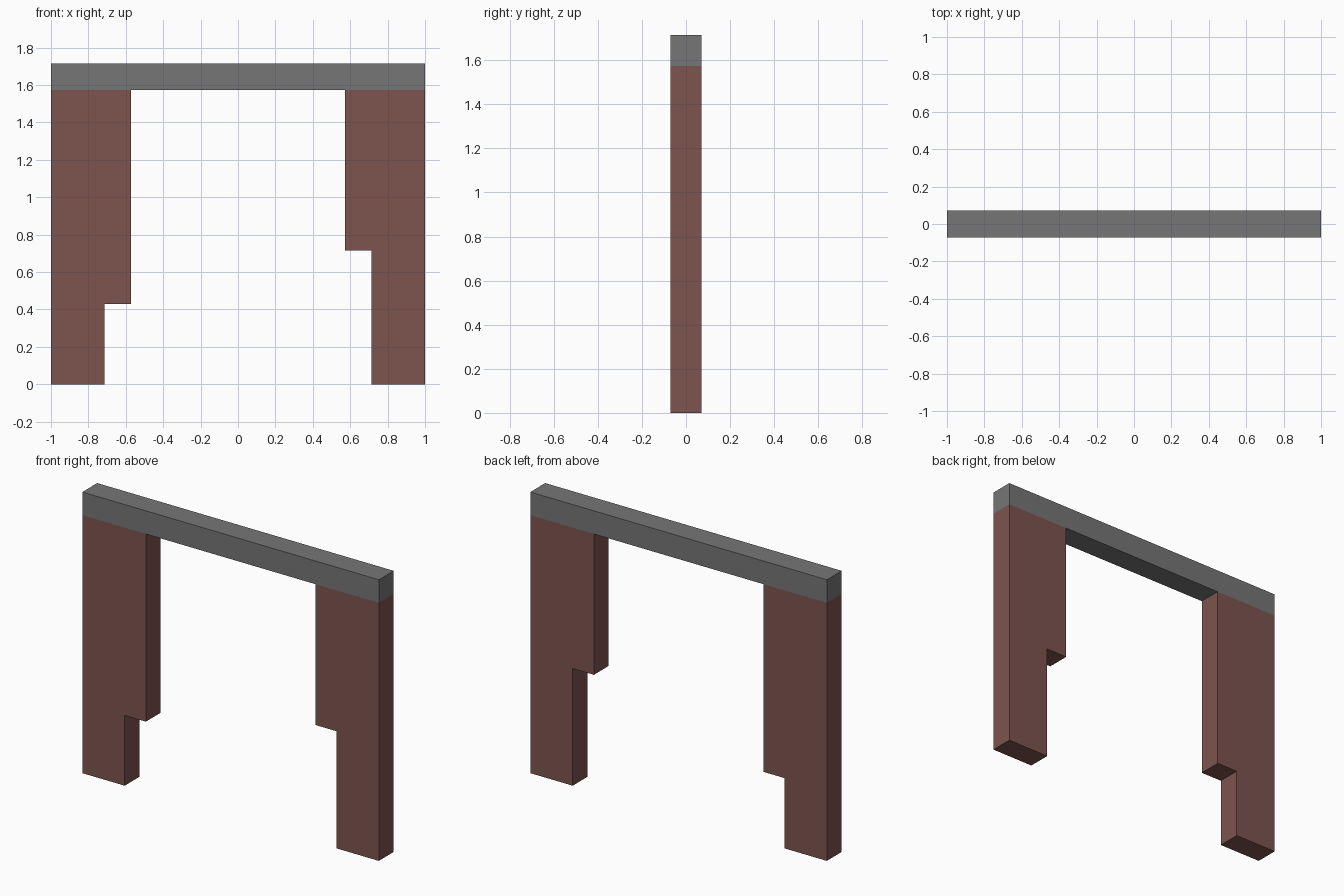
import bpy
import bmesh

cube = bpy.data.objects.get("Cube")
if cube:
    bpy.data.objects.remove(cube, do_unlink=True)

U = 1 / 7            # building module: 14 wide, 12 high, 1 deep
BEAM_BOTTOM = 1.573


def material(name, rgb):
    mat = bpy.data.materials.new(name)
    mat.use_nodes = True
    colour = (*rgb, 1.0)
    mat.diffuse_color = colour
    mat.node_tree.nodes["Principled BSDF"].inputs["Base Color"].default_value = colour
    return mat


def extruded(name, profile, mat):
    """Extrude an x-z outline through the depth of the frame."""
    bm = bmesh.new()
    face = bm.faces.new([bm.verts.new((x, -U / 2, z)) for x, z in profile])
    new = bmesh.ops.extrude_face_region(bm, geom=[face])["geom"]
    verts = [g for g in new if isinstance(g, bmesh.types.BMVert)]
    bmesh.ops.translate(bm, verts=verts, vec=(0, U, 0))
    bmesh.ops.recalc_face_normals(bm, faces=bm.faces)
    mesh = bpy.data.meshes.new(name)
    bm.to_mesh(mesh)
    bm.free()
    mesh.materials.append(mat)
    obj = bpy.data.objects.new(name, mesh)
    bpy.context.collection.objects.link(obj)
    return obj


def pillar(name, side, step):
    """Stepped pillar: narrow foot below the step height, wider above it."""
    outer, foot, inner = side * 7 * U, side * 5 * U, side * 4 * U
    return extruded(name, [(outer, 0), (foot, 0), (foot, step), (inner, step),
                           (inner, BEAM_BOTTOM), (outer, BEAM_BOTTOM)], brown)


grey = material("stone grey", (0.181, 0.181, 0.181))
brown = material("brick brown", (0.205, 0.089, 0.078))

# Lintel across the top
extruded("lintel", [(-7 * U, BEAM_BOTTOM), (7 * U, BEAM_BOTTOM),
                    (7 * U, 12 * U), (-7 * U, 12 * U)], grey)

# Pillars with steps at different heights
pillar("right_pillar", -1, 3 * U)
pillar("left_pillar", 1, 5 * U)
